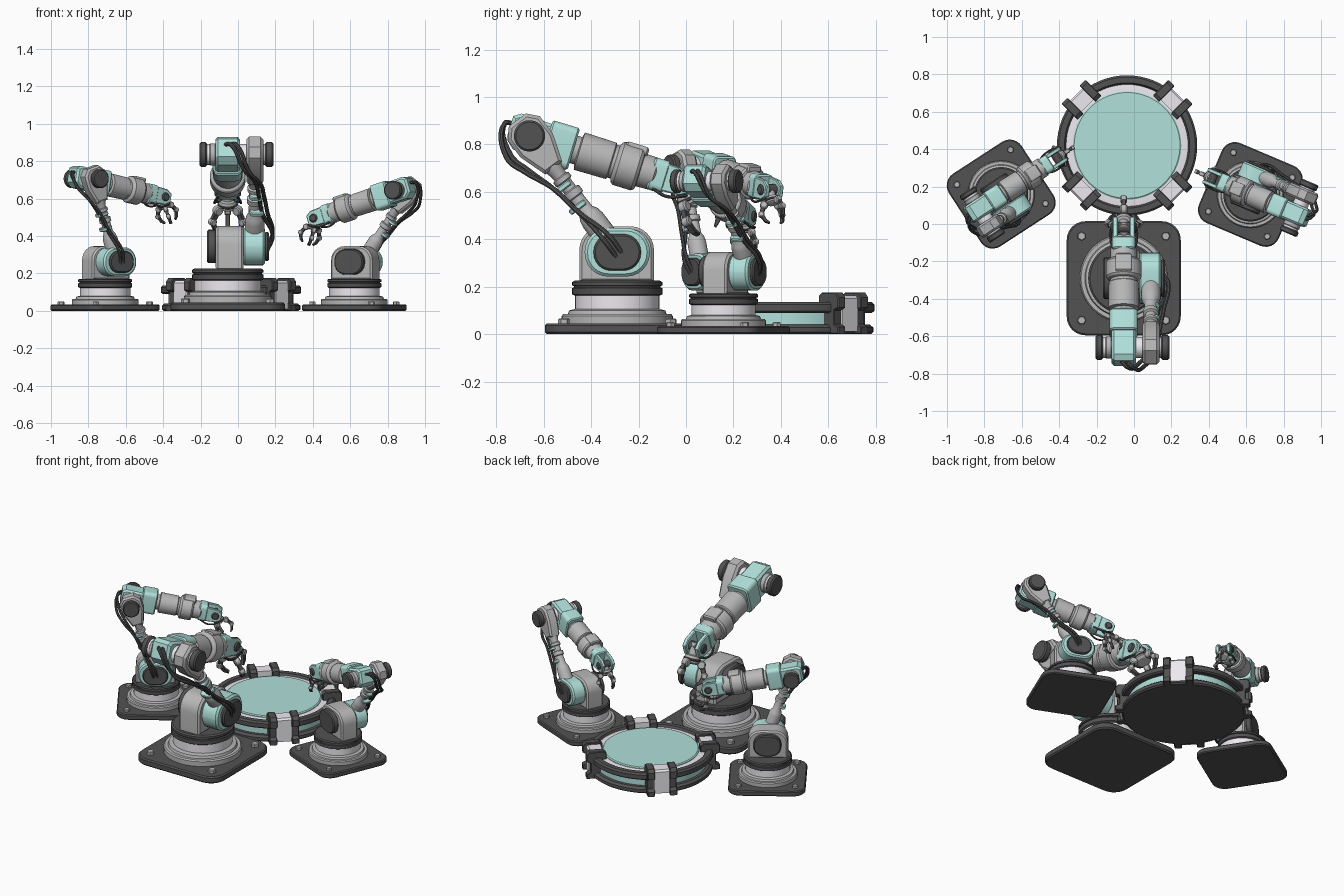
import bpy, bmesh
from math import sin, cos, pi, radians
from mathutils import Matrix, Vector

if "Cube" in bpy.data.objects:
    bpy.data.objects.remove(bpy.data.objects["Cube"])


def material(name, rgb):
    m = bpy.data.materials.new(name)
    m.diffuse_color = (*rgb, 1)
    m.use_nodes = True
    m.node_tree.nodes["Principled BSDF"].inputs["Base Color"].default_value = m.diffuse_color
    return m


DARK = material("dark", (0.085, 0.085, 0.085))
TEAL = material("teal", (0.44, 0.75, 0.71))
PALE = material("pale", (0.84, 0.82, 0.86))
GREY = material("grey", (0.48, 0.48, 0.48))
T = Matrix.Translation
# turns local z into x, so lathes and prisms can run sideways
SIDE = Matrix(((0, 0, 1, 0), (1, 0, 0, 0), (0, 1, 0, 0), (0, 0, 0, 1)))


def rx(deg):
    return Matrix.Rotation(radians(deg), 4, 'X')


def rz(deg):
    return Matrix.Rotation(radians(deg), 4, 'Z')


def finish(name, bm, M, mat):
    bmesh.ops.recalc_face_normals(bm, faces=bm.faces)
    bm.transform(M)
    me = bpy.data.meshes.new(name)
    bm.to_mesh(me)
    bm.free()
    me.materials.append(mat)
    ob = bpy.data.objects.new(name, me)
    bpy.context.collection.objects.link(ob)
    return ob


def lathe(name, M, pts, mat=GREY, n=40):
    """Revolve (radius, height) points, closed to the axis at both ends."""
    bm = bmesh.new()
    pts = [(0, pts[0][1])] + list(pts) + [(0, pts[-1][1])]
    vs = [bm.verts.new((r, 0, z)) for r, z in pts]
    es = [bm.edges.new(p) for p in zip(vs, vs[1:])]
    bmesh.ops.spin(bm, geom=vs + es, cent=(0, 0, 0), axis=(0, 0, 1), angle=2 * pi, steps=n)
    bmesh.ops.remove_doubles(bm, verts=bm.verts, dist=1e-5)
    return finish(name, bm, M, mat)


def disc(name, M, r, z0, z1, mat=GREY, c=0.008, n=32):
    return lathe(name, M, [(r - c, z0), (r, z0 + c), (r, z1 - c), (r - c, z1)], mat, n)


def prism(name, M, pts, z0, z1, mat=GREY, bev=0.008):
    bm = bmesh.new()
    f = bm.faces.new([bm.verts.new((x, y, z0)) for x, y in pts])
    ext = bmesh.ops.extrude_face_region(bm, geom=[f])
    for v in ext["geom"]:
        if isinstance(v, bmesh.types.BMVert):
            v.co.z = z1
    if bev:
        caps = [e for e in bm.edges if abs(e.verts[0].co.z - e.verts[1].co.z) < 1e-6]
        bmesh.ops.bevel(bm, geom=caps, offset=bev, segments=1, affect='EDGES', clamp_overlap=True)
    return finish(name, bm, M, mat)


def rrect(w, h, r, cx=0, cy=0, n=6):
    """Outline of a rounded rectangle."""
    out = []
    for k, (sx, sy) in enumerate(((1, 1), (-1, 1), (-1, -1), (1, -1))):
        for i in range(n + 1):
            a = pi / 2 * (k + i / n)
            out.append((cx + sx * (w / 2 - r) + r * cos(a), cy + sy * (h / 2 - r) + r * sin(a)))
    return out


def cable(name, pts, r):
    cu = bpy.data.curves.new(name, 'CURVE')
    cu.dimensions = '3D'
    cu.bevel_depth, cu.bevel_resolution, cu.resolution_u = r, 2, 6
    cu.use_fill_caps = True
    s = cu.splines.new('BEZIER')
    s.bezier_points.add(len(pts) - 1)
    for b, p in zip(s.bezier_points, pts):
        b.co = p
        b.handle_left_type = b.handle_right_type = 'AUTO'
    cu.materials.append(DARK)
    ob = bpy.data.objects.new(name, cu)
    bpy.context.collection.objects.link(ob)
    bpy.ops.object.select_all(action='DESELECT')
    ob.select_set(True)
    bpy.context.view_layer.objects.active = ob
    bpy.ops.object.convert(target='MESH')


def robot(p, loc, turn, scale, lean, fore, grip, claw):
    """One arm: lean of the lower arm, pitch of forearm and gripper in degrees."""
    B = T(Vector((*loc, 0))) @ rz(turn) @ Matrix.Scale(scale, 4)
    # base plate with bolts and stacked turntable rings
    prism(p + "base_plate", B, rrect(.61, .61, .1), 0, .045, DARK)
    for a in range(4):
        disc(p + "plate_bolt", B @ rz(90 * a) @ T((.225, .225, 0)), .024, .04, .066, GREY, .004, 6)
    lathe(p + "base_ring", B, [(.235, .04), (.235, .076), (.228, .084), (.208, .084), (.203, .1), (.17, .108)], n=48)
    disc(p + "bearing_ring", B, .178, .09, .17, PALE, n=48)
    lathe(p + "turntable", B, [(.18, .162), (.19, .168), (.19, .194), (.182, .197), (.182, .202),
                               (.19, .205), (.19, .219), (.18, .226)], DARK, 48)
    # turret with a motor housing on each side
    S = B @ SIDE
    prism(p + "turret", S, [(-.16, .22), (.155, .22)] + rrect(.315, .35, .1, -.0025, .28)[:14],
          -.065, .085, GREY, .012)
    prism(p + "turret_cover_left", S, rrect(.22, .18, .085, 0, .345), -.11, -.06, DARK)
    prism(p + "motor_housing", S, rrect(.275, .205, .1, 0, .345), .08, .2, TEAL, .012)
    prism(p + "motor_cover", S, rrect(.2, .155, .075, 0, .345), .195, .222, DARK)
    # lower arm
    L = B @ T((0, 0, .345)) @ rx(lean)
    A = L @ T((.145, 0, 0))
    lathe(p + "lower_arm", A, [(.052, .03), (.052, .17), (.046, .2), (.034, .22), (.032, .29), (.042, .295),
                               (.042, .325), (.03, .33), (.03, .37), (.04, .375), (.04, .395), (.03, .4),
                               (.034, .43), (.044, .46), (.044, .5)], n=24)
    for h in (.24, .345):
        prism(p + "cable_clip", A, rrect(.075, .08, .02, .01, -.02), h, h + .025, TEAL, .005)
    # elbow
    E = L @ T((0, 0, .615))
    prism(p + "elbow_arm", E @ SIDE, [(-.045, -.17), (.045, -.17), (.085, -.05), (.085, .04), (.045, .085),
                                      (-.045, .085), (-.085, .04), (-.085, -.05)], .1, .19, GREY, .014)
    lathe(p + "elbow_axle", E @ SIDE, [(.055, -.125), (.055, .21)], PALE)
    disc(p + "elbow_cap_right", E @ SIDE, .066, .2, .245, DARK)
    disc(p + "elbow_cap_left", E @ SIDE, .066, -.15, -.11, DARK)
    disc(p + "elbow_collar_left", E @ SIDE, .06, -.1, -.06, GREY)
    # forearm: z runs to the wrist, y points down
    F = E @ rx(fore - 90 - lean)
    prism(p + "forearm_housing", F @ SIDE, [(-.06, -.09), (.04, -.09), (.075, -.05), (.075, .1), (-.075, .1),
                                           (-.08, -.06)], -.066, .066, TEAL, .014)
    prism(p + "forearm_flange", F, rrect(.15, .185, .03), .075, .195, TEAL)
    lathe(p + "forearm_tube", F, [(.06, .18), (.06, .215), (.082, .22), (.08, .36), (.072, .365), (.072, .378),
                                  (.088, .385), (.095, .395), (.095, .475), (.086, .487), (.072, .49),
                                  (.07, .55), (.06, .56)])
    prism(p + "forearm_top_box", F, rrect(.09, .04, .012, 0, -.08), .4, .5, GREY)
    # wrist fork
    prism(p + "wrist_block", F, rrect(.125, .14, .03), .535, .605, TEAL)
    for s in (-1, 1):
        prism(p + "wrist_cheek", F @ T((s * .045, 0, 0)) @ SIDE,
              [(-.06, .59), (.06, .59), (.055, .68), (.03, .72), (-.03, .72), (-.055, .68)], -.014, .014, TEAL, .005)
    disc(p + "wrist_pin", F @ T((0, 0, .67)) @ SIDE, .03, -.07, .07, DARK)
    # gripper
    G = F @ T((0, 0, .67)) @ rx(grip - fore) @ Matrix.Scale(claw, 4)
    lathe(p + "gripper_palm", G, [(.03, -.025), (.03, .05), (.045, .055), (.05, .07), (.05, .095), (.035, .105)], n=24)
    disc(p + "gripper_ring", G, .054, .07, .085, DARK, .004, 24)
    for a in (0, 120, 240):
        K = G @ rz(a + 180)
        disc(p + "finger_knuckle", K @ T((0, .062, .1)) @ SIDE, .026, -.019, .019, GREY, .006, 16)
        prism(p + "finger_link", K @ SIDE, [(.045, .1), (.075, .09), (.108, .155), (.085, .17)], -.013, .013, DARK, .003)
        disc(p + "finger_joint", K @ T((0, .094, .16)) @ SIDE, .02, -.018, .018, GREY, .005, 16)
        prism(p + "finger_tip", K @ SIDE, [(.08, .16), (.108, .16), (.085, .215), (.055, .235), (.05, .225), (.068, .2)],
              -.013, .013, DARK, .003)
    # cables from motor cover round the elbow to the forearm housing
    for k in (-1, 1):
        o = k * .014
        path = [(.21, o, -.02), (.24, o, .08), (.2 + o, -.03, .24), (.18 + o, -.055, .38),
                (.16 + o, -.098 - .008 * k, .5), (.1 + o, -.122 - .01 * k, .6)]
        end = [(.03 + o, -.02, -.115), (o, -.03, -.08)]
        cable(p + "cable", [L @ Vector(v) for v in path] + [F @ Vector(v) for v in end], .011 * scale)
    for k in (-1, 1):
        pts = [(k * .05, .06, .56), (k * .07, .075, .63), (k * .055, .05, .70)]
        cable(p + "wrist_hose", [F @ Vector(v) for v in pts] + [G @ Vector((k * .03, 0, .06))], .007 * scale)


# three arms
robot("main_", (-.055, -.29), 0, 1, 37, -17, -66, 1)
robot("left_", (-.71, .16), -57, .76, 18, -11, -66, .84)
robot("right_", (.622, .158), 67, .76, 35, -17, -70, .84)

# round work platform
P = T((-.037, .42, 0))
lathe("platform_base", P, [(.36, 0), (.37, .008), (.37, .028), (.355, .04)], DARK, 64)
lathe("platform_drum", P, [(.335, .035), (.335, .1)], TEAL, 64)
lathe("platform_rim", P, [(.365, .09), (.375, .098), (.375, .125), (.365, .135), (.335, .135), (.325, .115)], DARK, 64)
lathe("platform_inner_ring", P, [(.326, .1), (.326, .122), (.29, .126)], PALE, 64)
lathe("platform_top", P, [(.29, .1), (.29, .13), (.283, .135)], TEAL, 64)

# four clamps gripping the rim
for a in (45, 135, 225, 315):
    C = P @ rz(a - 90) @ SIDE
    prism("clamp_body", C, [(.3, .01), (.385, .01), (.385, .15), (.375, .162), (.3, .162)], -.05, .05, PALE, .004)
    for t in (-.068, .068):
        prism("clamp_flange", C, [(.3, 0), (.405, 0), (.405, .03), (.38, .042), (.38, .1), (.405, .112), (.405, .155),
                                  (.388, .175), (.305, .175), (.285, .16), (.285, .12), (.3, .12)],
              t - .023, t + .023, DARK, .004)

# smooth shading with sharp edges kept
bpy.ops.object.select_all(action='SELECT')
bpy.context.view_layer.objects.active = bpy.context.selected_objects[0]
bpy.ops.object.shade_smooth_by_angle(angle=radians(30))
